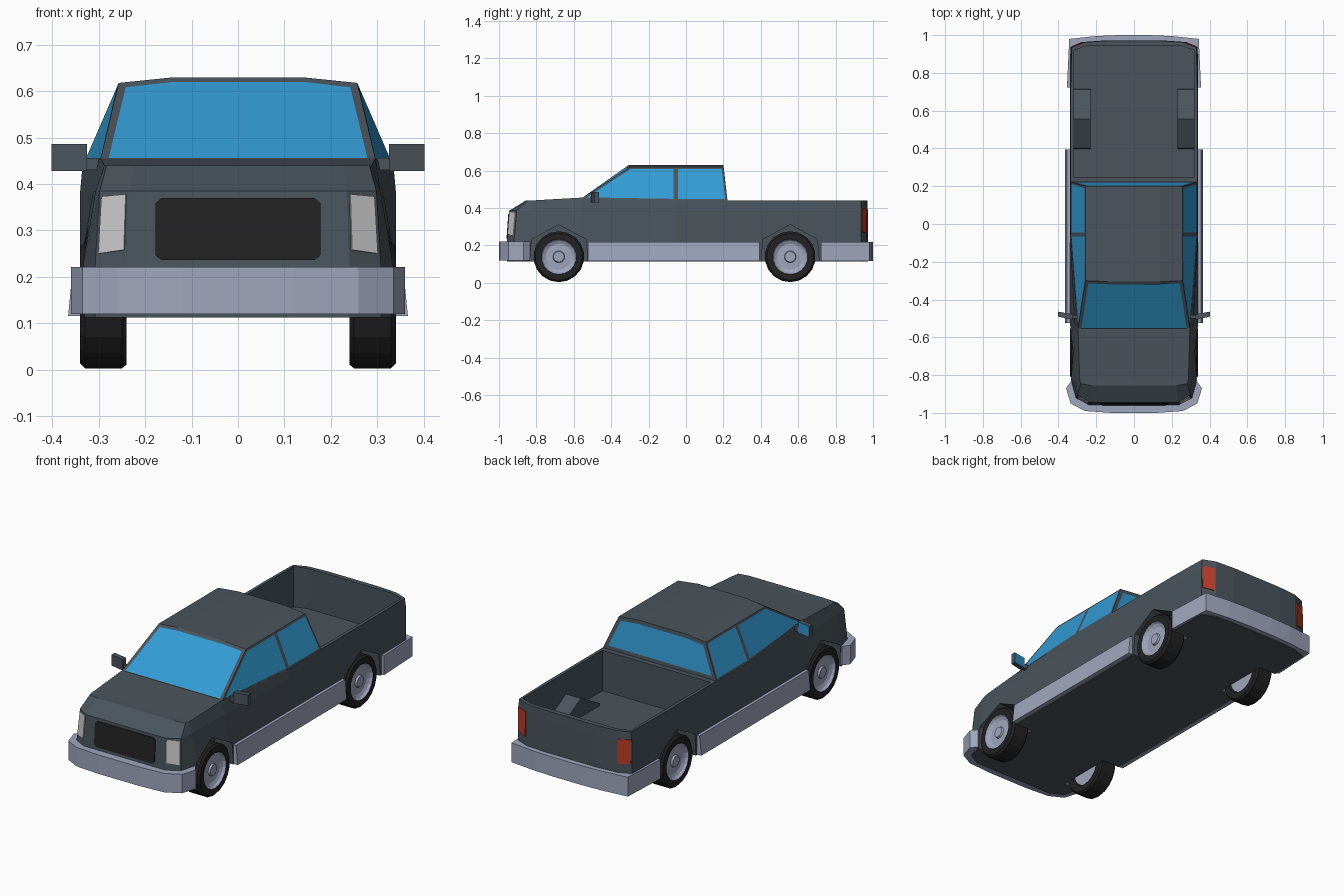
import bpy, bmesh, math
from mathutils import Vector

if "Cube" in bpy.data.objects:
    bpy.data.objects.remove(bpy.data.objects["Cube"])


def material(name, r, g, b):
    m = bpy.data.materials.new(name)
    m.diffuse_color = (r, g, b, 1)
    m.use_nodes = True
    m.node_tree.nodes["Principled BSDF"].inputs["Base Color"].default_value = m.diffuse_color
    return m


BODY = material("slate_paint", .069, .089, .107)
TRIM = material("lilac_trim", .35, .38, .51)
GLASS = material("blue_glass", .032, .33, .66)
BLACK = material("black_rubber", .016, .016, .016)
LAMP = material("lamp_white", .6, .6, .6)
RED = material("tail_red", .50, .045, .022)


def finish(name, bm, *mats):
    bmesh.ops.recalc_face_normals(bm, faces=bm.faces[:])
    me = bpy.data.meshes.new(name)
    bm.to_mesh(me)
    bm.free()
    ob = bpy.data.objects.new(name, me)
    bpy.context.collection.objects.link(ob)
    for m in mats:
        me.materials.append(m)
    return ob


def loft(name, rings, mat, paint=None):
    """Closed solid between two equal rings of points."""
    bm = bmesh.new()
    a, b = [[bm.verts.new(p) for p in r] for r in rings]
    bm.faces.new(a)
    bm.faces.new(b)
    n = len(a)
    for i in range(n):
        j = (i + 1) % n
        bm.faces.new((a[i], a[j], b[j], b[i]))
    bmesh.ops.recalc_face_normals(bm, faces=bm.faces[:])
    mats = [mat]
    if paint:
        mats.append(paint[0])
        bm.normal_update()
        for f in bm.faces:
            f.material_index = int(paint[1](f.normal))
    return finish(name, bm, *mats)


def slab(name, plan, z0, z1, mat, paint=None):
    return loft(name, [[(x, y, z) for x, y in plan] for z in (z0, z1)], mat, paint)


def side_prism(name, prof, x0, x1, mat):
    return loft(name, [[(x, y, z) for y, z in prof] for x in (x0, x1)], mat)


def plate(name, pts, outward, mat):
    pts = [Vector(p) for p in pts]
    n = (pts[1] - pts[0]).cross(pts[2] - pts[0]).normalized()
    if n.dot(Vector(outward)) < 0:
        n = -n
    return loft(name, [[p - n * .004 for p in pts], [p + n * .004 for p in pts]], mat)


def both(half):
    return half + [(-x, y) for x, y in reversed(half)]


def boolean(target, tool, op):
    mod = target.modifiers.new(op, 'BOOLEAN')
    mod.operation, mod.solver, mod.object = op, 'EXACT', tool
    bpy.context.view_layer.objects.active = target
    bpy.ops.object.modifier_apply(modifier=mod.name)
    bpy.data.objects.remove(tool)


# Body shell: half outlines lofted through four heights
low = [(.24, -.957), (.308, -.92), (.335, -.82), (.34, -.56), (.34, -.05),
       (.34, .72), (.337, .935), (.265, .964), (.15, .972)]
mid = [(.235, -.945), (.298, -.905), (.307, -.83), (.312, -.56), (.34, -.05),
       (.34, .72), (.335, .935), (.263, .964), (.15, .972)]
top = [(.225, -.855), (.283, -.845), (.288, -.82), (.296, -.56), (.335, -.05),
       (.335, .72), (.33, .935), (.26, .962), (.15, .97)]
bm = bmesh.new()
rings = []
for pts, z in ((low, .113), (low, .22), (mid, .385), (top, .44)):
    zs = [z + (.015 if pts is top and i == 3 else 0) for i in range(len(pts))]
    right = [bm.verts.new((x, y, h)) for (x, y), h in zip(pts, zs)]
    left = [bm.verts.new((-x, y, h)) for (x, y), h in zip(pts, zs)]
    rings.append(right + left[::-1])
n = len(rings[0])
for a, b in zip(rings, rings[1:]):
    for i in range(n):
        j = (i + 1) % n
        bm.faces.new((a[i], a[j], b[j], b[i]))
for r in (rings[0], rings[-1]):
    for i in range(n // 2 - 1):
        bm.faces.new((r[i], r[i + 1], r[n - 2 - i], r[n - 1 - i]))
body = finish("body_shell", bm, BODY)

# Open bed, wheel tubs and wheel arches
AXLES = (-.68, .557)
boolean(body, slab("bed_cutter", both([(.318, .25), (.318, .92), (.25, .943)]),
                   .225, .6, BODY), 'DIFFERENCE')
for s in (1, -1):
    yc = AXLES[1]
    tub = [(yc - .165, .2), (yc - .155, .24), (yc, .325), (yc + .155, .24), (yc + .165, .2)]
    boolean(body, side_prism("tub", tub, s * .23, s * .329, BODY), 'UNION')
    for yc in AXLES:
        arch = [(yc - .16, .05), (yc - .145, .232), (yc, .31), (yc + .145, .232), (yc + .16, .05)]
        boolean(body, side_prism("arch_cutter", arch, s * .237, s * .5, BODY), 'DIFFERENCE')

# Cabin with inset windows
bm = bmesh.new()
half = [(.298, -.565, .447), (.335, -.055, .438), (.335, .222, .438),
        (.257, -.30, .618), (.257, -.055, .618), (.257, .20, .618),
        (.14, -.305, .63), (.14, .20, .63)]
R = [bm.verts.new(p) for p in half]
L = [bm.verts.new((-x, y, z)) for x, y, z in half]
panes = []
for V in (R, L):
    panes += [(bm.faces.new([V[i] for i in q]), .011) for q in ((0, 1, 4, 3), (1, 2, 5, 4))]
    bm.faces.new([V[i] for i in (3, 4, 5, 7, 6)])
for b, t, r, w in ((0, 3, 6, .017), (2, 5, 7, .02)):
    panes.append((bm.faces.new((R[b], R[t], R[r], L[r], L[t], L[b])), w))
bm.faces.new((R[6], R[7], L[7], L[6]))
bm.faces.new((R[0], R[1], R[2], L[2], L[1], L[0]))
bmesh.ops.recalc_face_normals(bm, faces=bm.faces[:])
for f, w in panes:
    bmesh.ops.inset_individual(bm, faces=[f], thickness=w, use_even_offset=True)
    f.material_index = 1
finish("cabin", bm, BODY, GLASS)

# Bumpers and side skirts
slab("front_bumper", both([(.335, -.835), (.36, -.87), (.335, -.95), (.26, -.99), (.12, -1.0)]),
     .12, .221, TRIM)
slab("rear_bumper", both([(.355, .722), (.343, .98), (.2, .995), (.08, 1.0)]), .116, .219, TRIM)
loft("side_skirts", [[(x, y, z) for x, y in both([(w, -.525), (w, .394)])]
                     for w, z in ((.366, .116), (.356, .219))], TRIM)

# Grille with clipped corners
grille = []
for x, z in ((.165, .236), (.178, .248), (.178, .358), (.165, .37)):
    grille.append((x, -.957 + (z - .22) * .073, z))
grille += [(-x, y, z) for x, y, z in reversed(grille)]
plate("grille", grille, (0, -1, 0), BLACK)


def corner_lamp(name, i, z0, z1, s, outward, mat):
    """Plate lying on the corner facet between outline points i and i+1."""
    pts = []
    for u, z in ((.08, z0 + .008), (.9, z0), (.9, z1 - .005), (.08, z1)):
        t = (z - .22) / .165
        x, y = [(low[i][k] * (1 - u) + low[i + 1][k] * u) * (1 - t)
                + (mid[i][k] * (1 - u) + mid[i + 1][k] * u) * t for k in (0, 1)]
        pts.append((s * x, y, z))
    plate(name, pts, outward, mat)


def wheel(name, s, yc):
    """Tyre and rim turned about the axle."""
    prof = [(.25, 0), (.25, .088), (.24, .095), (.24, .128), (.25, .136), (.33, .136),
            (.34, .126), (.34, .094), (.328, .086), (.32, .07), (.322, .032), (.332, .028), (.332, 0)]
    bm = bmesh.new()
    vs = [bm.verts.new((s * x, yc, .139 + r)) for x, r in prof]
    es = [bm.edges.new(p) for p in zip(vs, vs[1:])]
    bmesh.ops.spin(bm, geom=vs + es, cent=(0, yc, .139), axis=(1, 0, 0),
                   angle=2 * math.pi, steps=18, use_merge=True)
    bmesh.ops.remove_doubles(bm, verts=bm.verts[:], dist=1e-5)
    for f in bm.faces:
        r = max(math.hypot(v.co.y - yc, v.co.z - .139) for v in f.verts)
        f.material_index = int(r < .0945)
    finish(name, bm, BLACK, TRIM)


# Paired parts: lamps, mirrors, wheels
for s, side in ((1, "right"), (-1, "left")):
    corner_lamp("headlight_" + side, 0, .25, .378, s, (s, -1, 0), LAMP)
    corner_lamp("tail_light_" + side, 6, .265, .4, s, (s, 1, 0), RED)
    slab("mirror_" + side, [(s * .325, -.507), (s * .402, -.49), (s * .402, -.464), (s * .325, -.478)],
         .428, .486, BODY, (GLASS, lambda nrm: nrm.y > .5))
    slab("mirror_arm_" + side, [(s * .285, -.5), (s * .33, -.5), (s * .33, -.482), (s * .285, -.482)],
         .43, .456, BODY)
    for yc, end in zip(AXLES, ("front", "rear")):
        wheel(f"{end}_wheel_{side}", s, yc)
